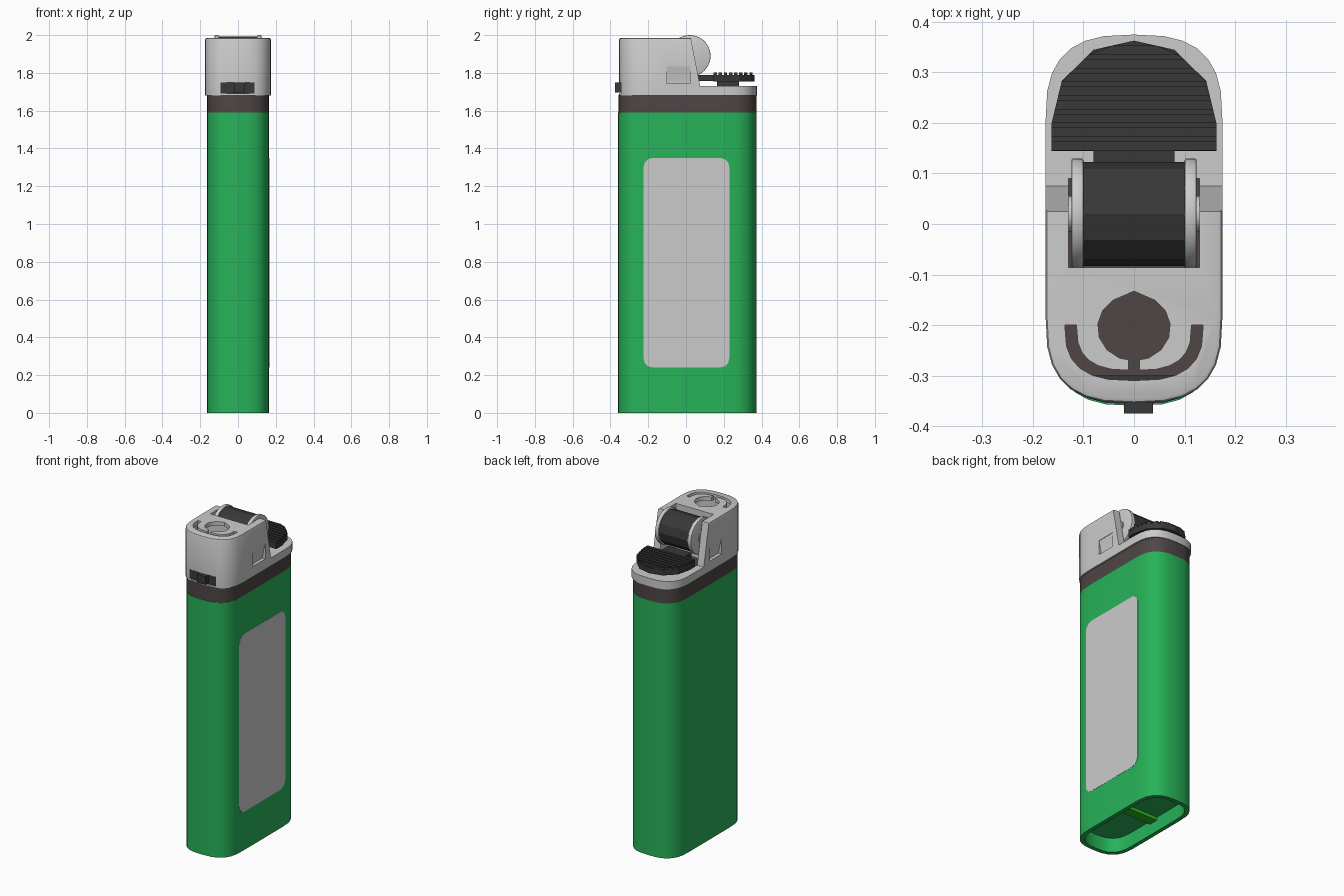
import bpy, bmesh, math

if "Cube" in bpy.data.objects:
    bpy.data.objects.remove(bpy.data.objects["Cube"])

def material(name, r, g, b):
    m = bpy.data.materials.new(name)
    m.diffuse_color = (r, g, b, 1)
    m.use_nodes = True
    m.node_tree.nodes["Principled BSDF"].inputs["Base Color"].default_value = m.diffuse_color
    return m

GREEN = material("green", 0.02, 0.45, 0.10)
RIB_GREEN = material("rib_green", 0.025, 0.5, 0.015)
BROWN = material("brown", 0.08, 0.06, 0.06)
DARK = material("dark", 0.04, 0.04, 0.04)

def prism(name, pts, lo, hi, axis="z", mat=None):
    """Extrude a 2D outline along z (x,y outline), x (y,z outline) or y (x,z outline)."""
    place = {"z": lambda u, v, w: (u, v, w),
             "x": lambda u, v, w: (w, u, v),
             "y": lambda u, v, w: (u, w, v)}[axis]
    bm = bmesh.new()
    a = [bm.verts.new(place(u, v, lo)) for u, v in pts]
    b = [bm.verts.new(place(u, v, hi)) for u, v in pts]
    bm.faces.new(a)
    bm.faces.new(b)
    n = len(pts)
    for i in range(n):
        j = (i + 1) % n
        bm.faces.new((a[i], a[j], b[j], b[i]))
    bmesh.ops.recalc_face_normals(bm, faces=bm.faces)
    me = bpy.data.meshes.new(name)
    bm.to_mesh(me)
    bm.free()
    ob = bpy.data.objects.new(name, me)
    bpy.context.collection.objects.link(ob)
    if mat:
        me.materials.append(mat)
    return ob

def box(name, x0, x1, y0, y1, z0, z1, mat=None):
    return prism(name, [(x0, y0), (x1, y0), (x1, y1), (x0, y1)], z0, z1, "z", mat)

def circle(cu, cv, r, n):
    return [(cu + r * math.cos(2 * math.pi * i / n),
             cv + r * math.sin(2 * math.pi * i / n)) for i in range(n)]

def squircle(a, b, t, e=2.8):
    c, s = math.cos(t), math.sin(t)
    return (math.copysign(a * abs(c) ** (2 / e), c),
            math.copysign(b * abs(s) ** (2 / e), s))

def outline(a, y0, y1, end=0.17, n=14):
    """Long rounded footprint with squarish ends."""
    pts = []
    for side, cy in ((0, y1 - end), (math.pi, y0 + end)):
        for i in range(n + 1):
            x, y = squircle(a, end, side + math.pi * i / n)
            pts.append((x, cy + y))
    return pts

def activate(ob):
    bpy.ops.object.select_all(action="DESELECT")
    ob.select_set(True)
    bpy.context.view_layer.objects.active = ob

def cut(ob, cutter):
    activate(ob)
    m = ob.modifiers.new("cut", "BOOLEAN")
    m.operation, m.solver, m.object = "DIFFERENCE", "EXACT", cutter
    bpy.ops.object.modifier_apply(modifier="cut")
    bpy.data.objects.remove(cutter)

def bevel(ob, width, segments=2, angle=50):
    activate(ob)
    m = ob.modifiers.new("bevel", "BEVEL")
    m.width, m.segments = width, segments
    m.limit_method, m.angle_limit = "ANGLE", math.radians(angle)
    bpy.ops.object.modifier_apply(modifier="bevel")

def smooth(ob, angle=35):
    activate(ob)
    bpy.ops.object.shade_smooth_by_angle(angle=math.radians(angle))

# Body with recessed underside and cross rib
body = prism("body", outline(0.165, -0.36, 0.372), 0, 1.59, "z", GREEN)
cut(body, prism("cutter", outline(0.14, -0.335, 0.347, 0.15), -0.1, 0.09))
smooth(body)
box("base_rib", -0.142, 0.142, -0.025, 0.035, 0.07, 0.1, RIB_GREEN)

# Collar
smooth(prism("collar", outline(0.165, -0.357, 0.372), 1.59, 1.682, "z", BROWN))

# Side label, flush with the body
label = []
for cy, cz, start in ((0.18, 1.30, 0), (-0.175, 1.30, 1), (-0.175, 0.29, 2), (0.18, 0.29, 3)):
    for k in range(4):
        t = math.pi / 2 * (start + k / 3)
        label.append((cy + 0.05 * math.cos(t), cz + 0.05 * math.sin(t)))
prism("label", label, 0.155, 0.166, "x")

# Metal hood: full block, then rear cut away and hollowed
hood = prism("hood", outline(0.175, -0.355, 0.375), 1.62, 1.985)
bevel(hood, 0.01)
cut(hood, box("cutter", -0.5, 0.5, -0.6, 0.6, 1.5, 1.68))
cut(hood, prism("cutter", [(0.025, 2.1), (0.025, 1.985), (0.075, 1.73), (0.6, 1.73), (0.6, 2.1)],
                -0.5, 0.5, "x"))
cut(hood, prism("cutter", outline(0.15, -0.33, -0.1, 0.11), 1.6, 1.96))
cut(hood, box("cutter", -0.13, 0.13, -0.086, 0.09, 1.6, 2.1))
# Flame hole with pointed rear, gap and U-shaped air slot
hole = [(0.072 * math.cos(t), -0.205 + 0.066 * math.sin(t))
        for t in (math.radians(125 + 290 * i / 12) for i in range(13))]
cut(hood, prism("cutter", hole + [(0, -0.133)], 1.9, 2.1))
arc = [math.pi * (1 + i / 12) for i in range(13)]
outer = [squircle(0.137, 0.11, t) for t in arc]
inner = [squircle(0.114, 0.09, t) for t in reversed(arc)]
cut(hood, prism("cutter", [(x, y - 0.2) for x, y in outer + inner], 1.9, 2.1))
cut(hood, box("cutter", -0.011, 0.011, -0.297, -0.26, 1.9, 2.1))
# Ramped square dimples on both sides
for s in (-1, 1):
    ramp = [(0.3, 1.835), (0.173, 1.835), (0.155, 1.753), (0.155, 1.745), (0.3, 1.745)]
    cut(hood, prism("cutter", [(s * x, z) for x, z in ramp], -0.10, 0.02, "y"))
# Opening for the flame adjuster
cut(hood, box("cutter", -0.092, 0.088, -0.6, -0.3, 1.69, 1.75))
smooth(hood)

# Flame adjuster on the front
box("adjuster_wheel", -0.093, 0.089, -0.344, -0.3, 1.689, 1.751, DARK)
box("adjuster_knob", -0.02, 0.038, -0.375, -0.33, 1.697, 1.748, DARK)

# Spark wheel, side discs and axle
WY, WZ = 0.02, 1.89
prism("spark_drum", circle(WY, WZ, 0.103, 12), -0.102, 0.102, "x", DARK)
for s in (-1, 1):
    x0, x1 = sorted((s * 0.1, s * 0.124))
    disc = prism("wheel_disc_" + ("left" if s < 0 else "right"),
                 circle(WY, WZ, 0.11, 40), x0, x1, "x")
    bevel(disc, 0.004)
    smooth(disc)
smooth(prism("axle", circle(WY, WZ, 0.035, 20), -0.13, 0.13, "x"))

# Thumb lever: pad, ridges, neck and stem
half = [(0.163, 0.145), (0.163, 0.2), (0.143, 0.283), (0.08, 0.345), (0.0, 0.363)]
pad = half + [(-x, y) for x, y in reversed(half[:-1])]
prism("lever_pad", pad, 1.755, 1.79, "z", DARK)

def pad_width(y):
    for (xa, ya), (xb, yb) in zip(half, half[1:]):
        if ya <= y <= yb:
            return xa + (xb - xa) * (y - ya) / (yb - ya)
    return 0.0

for i in range(8):
    y0 = 0.146 + i * 0.027
    y1 = y0 + 0.018
    w0, w1 = pad_width(y0), pad_width(y1)
    prism("lever_ridge_%d" % (i + 1), [(-w0, y0), (w0, y0), (w1, y1), (-w1, y1)],
          1.785, 1.802, "z", DARK)
box("lever_neck", -0.08, 0.08, 0.06, 0.15, 1.757, 1.789, DARK)
box("lever_stem", -0.07, 0.07, 0.165, 0.28, 1.72, 1.76, DARK)
